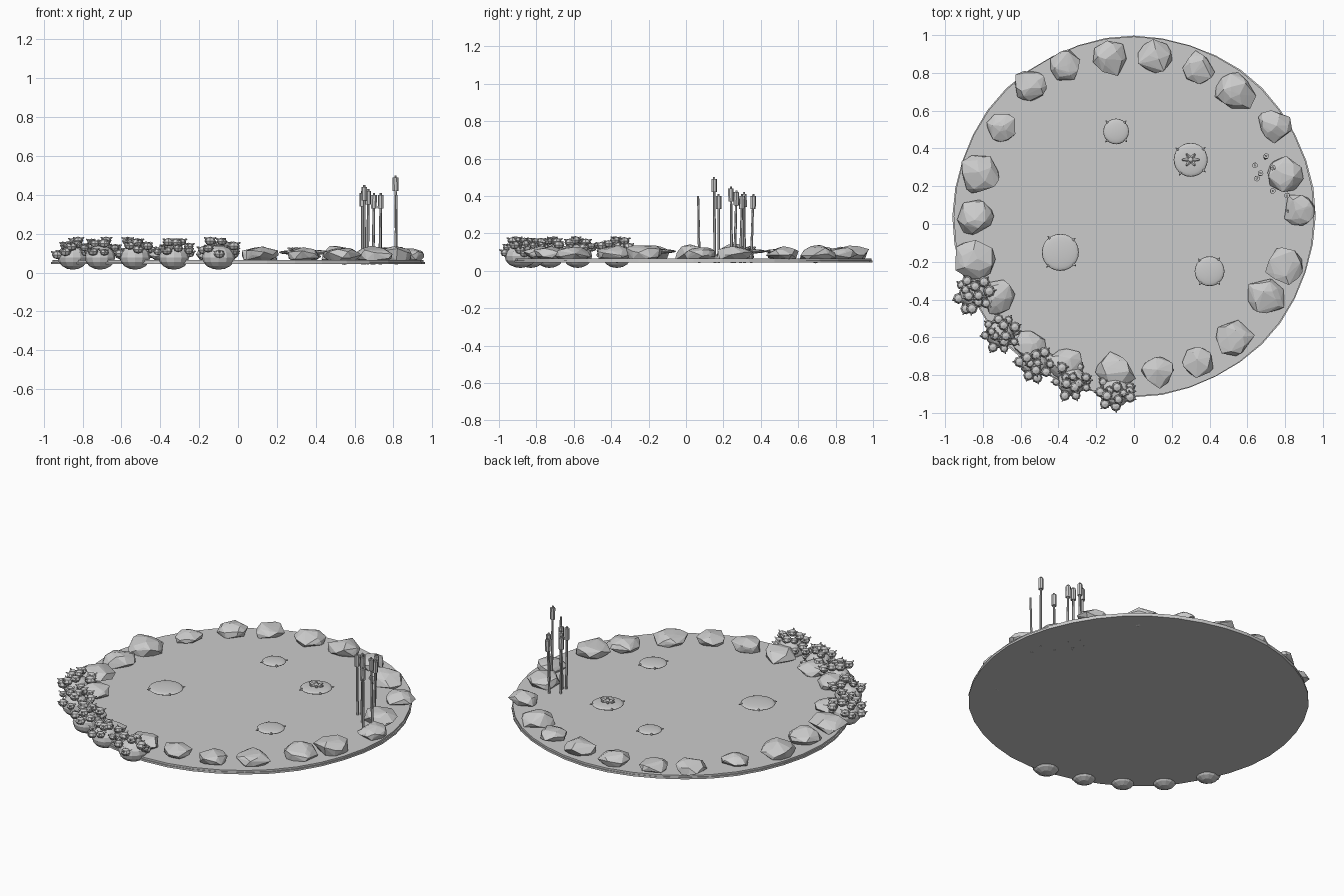
import bpy, bmesh, math, random
from mathutils import Vector, Matrix

if "Cube" in bpy.data.objects:
    bpy.data.objects.remove(bpy.data.objects["Cube"])

random.seed(7)
R = random.uniform


def finish(name, bm, smooth=False):
    me = bpy.data.meshes.new(name)
    bm.to_mesh(me)
    bm.free()
    for p in me.polygons:
        p.use_smooth = smooth
    ob = bpy.data.objects.new(name, me)
    bpy.context.collection.objects.link(ob)
    return ob


def tube(bm, a, b, r1, r2, sides):
    # tapered cylinder between two points
    a, b = Vector(a), Vector(b)
    d = b - a
    m = Matrix.Translation((a + b) / 2) @ d.to_track_quat('Z', 'Y').to_matrix().to_4x4()
    bmesh.ops.create_cone(bm, cap_ends=True, segments=sides, radius1=r1, radius2=r2,
                          depth=d.length, matrix=m)


def ball(bm, c, rx, rz, u, v):
    m = Matrix.Translation(c) @ Matrix.Diagonal((rx, rx, rz, 1))
    bmesh.ops.create_uvsphere(bm, u_segments=u, v_segments=v, radius=1, matrix=m)


# pond bed and water: two thin stacked discs with a slightly uneven edge
def slab(name, z0, z1, r, wobble):
    bm = bmesh.new()
    tube(bm, (0, 0.04, z0), (0, 0.04, z1), r, r, 40)
    for v in bm.verts:
        a = math.atan2(v.co.y - 0.04, v.co.x)
        k = 1 + wobble * math.sin(5 * a + 1) * math.cos(3 * a)
        v.co.x *= k
        v.co.y = 0.04 + (v.co.y - 0.04) * k
    finish(name, bm)


slab("pond_bed", 0.043, 0.055, 0.957, 0.006)
slab("water", 0.054, 0.066, 0.952, 0.003)

# ring of faceted stones: x, y, radius
stones = [(-.55, .73, .09), (-.37, .84, .082), (-.13, .88, .09), (.11, .88, .09),
          (.34, .83, .085), (.53, .70, .10), (.74, .52, .085), (.80, .26, .097),
          (.88, .08, .082), (.80, -.22, .103), (.70, -.38, .097), (.53, -.60, .097),
          (.34, -.73, .083), (.13, -.78, .088), (-.10, -.78, .10), (-.36, -.74, .09),
          (-.55, -.64, .085), (-.72, -.39, .088), (-.85, -.19, .10), (-.84, .04, .10),
          (-.82, .27, .105), (-.70, .51, .077)]
for i, (x, y, r) in enumerate(stones):
    bm = bmesh.new()
    bmesh.ops.create_icosphere(bm, subdivisions=2, radius=1)
    for v in bm.verts:
        v.co = (v.co + Vector((R(-.22, .22), R(-.22, .22), R(-.22, .22)))) * R(.86, 1.0)
    h = bmesh.ops.convex_hull(bm, input=bm.verts[:])
    bmesh.ops.delete(bm, geom=list({g for g in h["geom_interior"] if isinstance(g, bmesh.types.BMVert)}),
                     context='VERTS')
    spin = Matrix.Rotation(R(0, 6.28), 4, 'Z')
    bm.transform(Matrix.Translation((x, y, 0.09)) @ Matrix.Diagonal((r, r, r * .46, 1)) @ spin)
    finish(f"stone_{i}", bm)

# lily pads: thin lenses with four little tips on the diagonals
pads = [(-.39, -.15, .098), (-.095, .49, .068), (.30, .34, .09), (.40, -.25, .079)]
for i, (x, y, r) in enumerate(pads):
    bm = bmesh.new()
    ball(bm, (x, y, 0.104), r, 0.012, 24, 10)
    for k in range(4):
        a = math.pi / 4 + k * math.pi / 2 + R(-.15, .15)
        d = Vector((math.cos(a), math.sin(a), 0))
        c = Vector((x, y, .104))
        tube(bm, c + d * r * .92, c + d * (r + .012), .008, .002, 5)
    finish(f"lily_pad_{i}", bm, True)

# lily blossom on one pad
bm = bmesh.new()
for k in range(6):
    a = k * math.pi / 3
    c, s = math.cos(a), math.sin(a)
    tube(bm, (.30 + .01 * c, .34 + .01 * s, .112), (.30 + .045 * c, .34 + .035 * s, .126), .012, .005, 5)
ball(bm, (.30, .34, .12), .015, .012, 8, 6)
finish("lily_flower", bm)

# shrubs: round body covered with small stubby blossoms
shrubs = [(-.10, -.885), (-.33, -.83), (-.53, -.73), (-.71, -.58), (-.85, -.37)]
for i, (x, y) in enumerate(shrubs):
    bm = bmesh.new()
    r = .085 if i == 0 else .078
    ball(bm, (x, y, .078), r, .063, 12, 8)
    finish(f"shrub_body_{i}", bm)
    bm = bmesh.new()
    for k in range(14):
        inner = k >= 9
        a = k * 2.4 + R(-.2, .2)
        d = R(.02, .05) if inner else R(.075, .088)
        z = R(.14, .165) if inner else R(.085, .14)
        p = Vector((x + d * math.cos(a), y + d * math.sin(a), z))
        q = R(.022, .031)
        ball(bm, p, q, q * .75, 8, 4)
        for j in range(3):
            t = a + j * 2.1
            e = Vector((math.cos(t), math.sin(t), .5))
            tube(bm, p + e * q * .7, p + e * (q + .006), .007, .003, 4)
    finish(f"shrub_blossoms_{i}", bm)

# cattail reeds: base x, y, height, has head
reeds = [(.64, .31, .42, 1), (.65, .24, .45, 1), (.67, .27, .43, 1), (.70, .36, .41, 1),
         (.735, .30, .41, 1), (.735, .175, .41, 1), (.81, .15, .50, 1), (.815, .065, .40, 0)]
for i, (x, y, h, head) in enumerate(reeds):
    bm = bmesh.new()
    lo = Vector((x + R(-.006, .006), y + R(-.012, .012), .042))
    hi = Vector((x, y, h))
    tube(bm, lo, hi, .008, .006, 6)
    finish(f"reed_stem_{i}", bm)
    if head:
        bm = bmesh.new()
        ax = (hi - lo).normalized()
        tube(bm, hi - ax * .08, hi - ax * .01, .015, .015, 7)
        finish(f"reed_head_{i}", bm)
